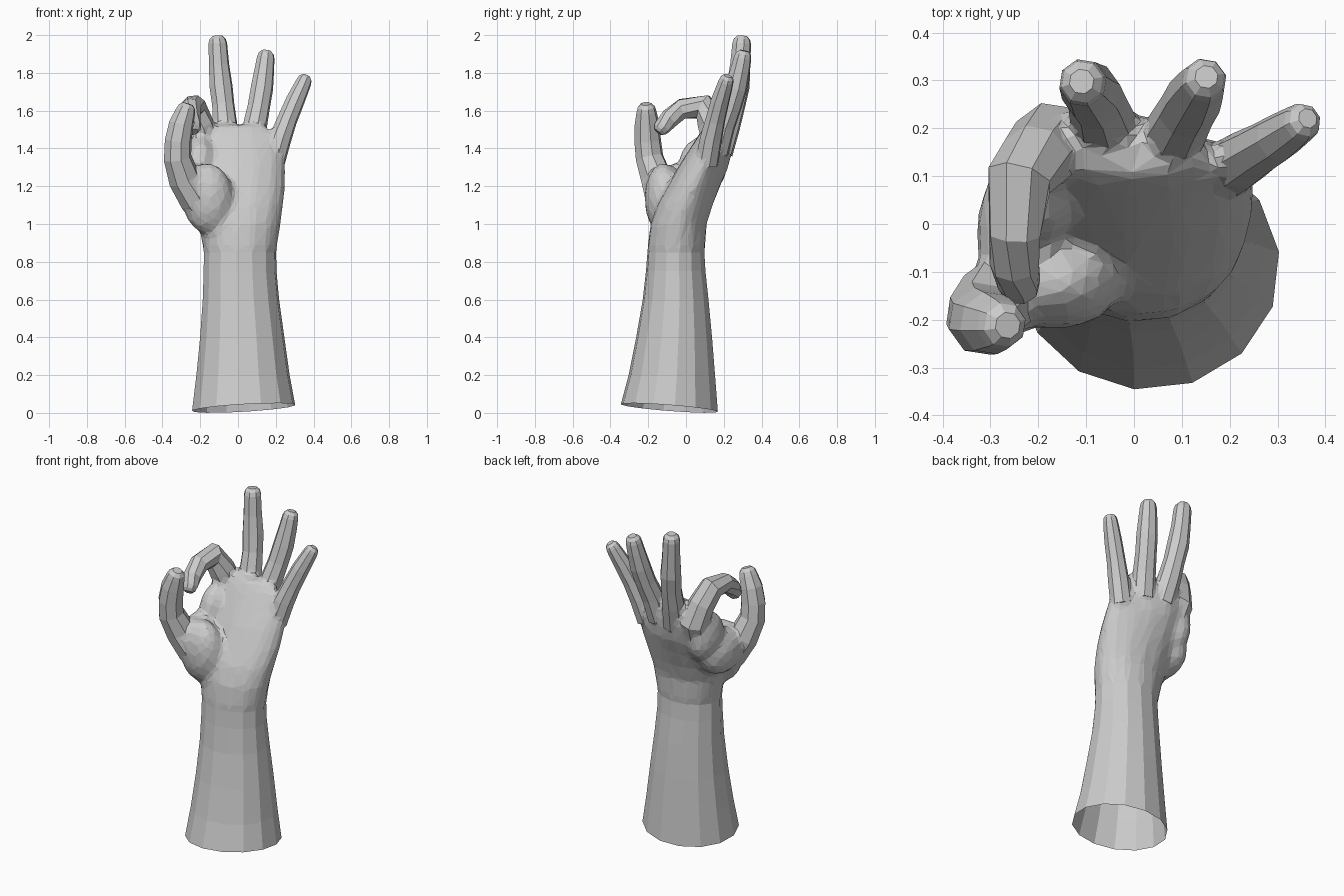
import bpy, bmesh, math
from mathutils import Vector, Matrix

cube = bpy.data.objects.get("Cube")
if cube:
    bpy.data.objects.remove(cube, do_unlink=True)

GREY = (0.6, 0.6, 0.6, 1)
skin = bpy.data.materials.new("plain grey")
skin.use_nodes = True
skin.diffuse_color = GREY
for node in skin.node_tree.nodes:
    if node.type == 'BSDF_PRINCIPLED':
        node.inputs["Base Color"].default_value = GREY

WRIST = 0.85


def bridge(bm, rings, capped=True):
    """Skin a list of point rings with quads, with optional end caps."""
    loops = [[bm.verts.new(p) for p in ring] for ring in rings]
    n = len(loops[0])
    for a, b in zip(loops, loops[1:]):
        for i in range(n):
            j = (i + 1) % n
            bm.faces.new((a[i], a[j], b[j], b[i]))
    if capped:
        bm.faces.new(loops[0][::-1])
        bm.faces.new(loops[-1])


def oval(z, x0, x1, y0, y1, skew=0, tilt=(0, 0), sides=14):
    """Oval ring fitted to the given extents; skew pulls its back toward one side."""
    ring = []
    for i in range(sides):
        a = math.tau * (i + 0.26) / sides
        u, v = math.cos(a), math.sin(a)
        ring.append(Vector(((x0 + x1 + u * (x1 - x0)) / 2,
                            (y0 + y1 + v * (y1 - y0)) / 2 - skew * u * max(v, 0),
                            z + tilt[0] * u + tilt[1] * v)))
    return ring


def tube(bm, path, sides=8):
    """Tapered tube through (x, y, z, radius) joints with a rounded tip."""
    pts = [Vector(p[:3]) for p in path]
    radii = [p[3] for p in path]
    end = (pts[-1] - pts[-2]).normalized()
    tip, r = pts[-1].copy(), radii[-1]
    for step, shrink in ((0.5, 0.87), (0.88, 0.52)):
        pts.append(tip + end * r * step)
        radii.append(r * shrink)
    rings = []
    for i, p in enumerate(pts):
        t = pts[min(i + 1, len(pts) - 1)] - pts[max(i - 1, 0)]
        q = Vector((0, 0, 1)).rotation_difference(t.normalized())
        rings.append([p + q @ Vector((math.cos(a), math.sin(a), 0)) * radii[i] * 1.08
                      for a in (math.tau * (k + 0.3) / sides for k in range(sides))])
    bridge(bm, rings)


def make(name, bm):
    bmesh.ops.recalc_face_normals(bm, faces=bm.faces)
    mesh = bpy.data.meshes.new(name)
    bm.to_mesh(mesh)
    bm.free()
    mesh.materials.append(skin)
    ob = bpy.data.objects.new(name, mesh)
    bpy.context.scene.collection.objects.link(ob)
    return ob


# Joint paths of the five digits
digits = {
    "thumb": ((-0.15, -0.10, 1.02, 0.07), (-0.22, -0.125, 1.13, 0.085),
              (-0.285, -0.155, 1.24, 0.08), (-0.32, -0.193, 1.35, 0.07),
              (-0.317, -0.203, 1.44, 0.067), (-0.30, -0.207, 1.53, 0.062),
              (-0.278, -0.21, 1.595, 0.05)),
    "index_finger": ((-0.16, 0.12, 1.31, 0.08), (-0.175, 0.17, 1.42, 0.079),
                     (-0.205, 0.135, 1.53, 0.071), (-0.24, 0.092, 1.62, 0.066),
                     (-0.25, -0.02, 1.61, 0.052), (-0.25, -0.085, 1.56, 0.048),
                     (-0.24, -0.125, 1.515, 0.042)),
    "middle_finger": ((-0.05, 0.18, 1.38, 0.065), (-0.068, 0.222, 1.52, 0.062),
                      (-0.078, 0.255, 1.63, 0.056), (-0.09, 0.276, 1.73, 0.058),
                      (-0.10, 0.287, 1.84, 0.051), (-0.107, 0.295, 1.955, 0.047)),
    "ring_finger": ((0.07, 0.16, 1.38, 0.062), (0.09, 0.197, 1.52, 0.06),
                    (0.11, 0.235, 1.62, 0.056), (0.127, 0.265, 1.72, 0.056),
                    (0.14, 0.288, 1.82, 0.049), (0.147, 0.30, 1.88, 0.044)),
    "little_finger": ((0.185, 0.11, 1.32, 0.058), (0.223, 0.132, 1.45, 0.056),
                      (0.26, 0.155, 1.55, 0.05), (0.302, 0.18, 1.65, 0.047),
                      (0.332, 0.20, 1.715, 0.042), (0.35, 0.212, 1.755, 0.038)),
}
for name, path in digits.items():
    bm = bmesh.new()
    tube(bm, path)
    make(name, bm)

# Palm: tilted loft, rounded masses and digit roots fused into one faceted skin
bm = bmesh.new()
palm_sections = ((0.75, -0.187, 0.209, -0.217, 0.108),
                 (0.87, -0.187, 0.208, -0.207, 0.102),
                 (1.0, -0.215, 0.228, -0.19, 0.11),
                 (1.1, -0.23, 0.243, -0.155, 0.143, 0.01),
                 (1.2, -0.235, 0.255, -0.1, 0.18, 0.03),
                 (1.3, -0.225, 0.255, -0.045, 0.218, 0.05),
                 (1.4, -0.215, 0.243, 0.02, 0.228, 0.07),
                 (1.47, -0.19, 0.213, 0.065, 0.212, 0.07),
                 (1.525, -0.13, 0.15, 0.105, 0.18, 0.05))
bridge(bm, [oval(*s) for s in palm_sections])
masses = (((-0.16, -0.12, 1.135), (0.135, 0.10, 0.19)),   # thumb mound
          ((-0.22, -0.125, 1.19), (0.10, 0.09, 0.125)),   # thumb root
          ((-0.225, -0.02, 1.19), (0.105, 0.175, 0.135)), # thumb web
          ((-0.20, 0.09, 1.31), (0.09, 0.13, 0.155)))     # index web
for centre, size in masses:
    m = Matrix.Translation(centre) @ Matrix.Diagonal((*size, 1))
    bmesh.ops.create_icosphere(bm, subdivisions=3, radius=1, matrix=m)
for path in digits.values():
    tube(bm, path[:3])
palm = make("forearm_and_palm", bm)
remesh = palm.modifiers.new("fuse", 'REMESH')
remesh.mode = 'VOXEL'
remesh.voxel_size = 0.013
soften = palm.modifiers.new("soften", 'SMOOTH')
soften.factor = 0.5
soften.iterations = 24
facet = palm.modifiers.new("facet", 'DECIMATE')
facet.ratio = 0.06
bpy.context.view_layer.update()
graph = bpy.context.evaluated_depsgraph_get()
fused = bpy.data.meshes.new_from_object(palm.evaluated_get(graph))
palm.modifiers.clear()
palm.data = fused

# Trim the palm just above the wrist
bm = bmesh.new()
bm.from_mesh(fused)
bmesh.ops.bisect_plane(bm, geom=bm.verts[:] + bm.edges[:] + bm.faces[:],
                       plane_co=(0, 0, WRIST + 0.04), plane_no=(0, 0, 1),
                       clear_inner=True)

# Forearm: open sleeve with a slanted cut at the bottom, stitched to the palm
arm = [oval(0.026, -0.245, 0.305, -0.347, 0.17, tilt=(0.016, -0.02))]
for section in ((0.2, -0.222, 0.275, -0.305, 0.155),
                (0.4, -0.202, 0.247, -0.265, 0.139),
                (0.6, -0.188, 0.219, -0.23, 0.12),
                (0.75, -0.183, 0.205, -0.213, 0.104),
                (WRIST, -0.182, 0.203, -0.205, 0.098)):
    arm.append(oval(*section))
bridge(bm, arm, capped=False)
rims = [e for e in bm.edges
        if e.is_boundary and min(v.co.z for v in e.verts) > WRIST - 0.05]
bmesh.ops.bridge_loops(bm, edges=rims)
bmesh.ops.recalc_face_normals(bm, faces=bm.faces)
for face in bm.faces:
    face.smooth = False
    face.material_index = 0
bm.to_mesh(fused)
bm.free()
if not fused.materials:
    fused.materials.append(skin)
